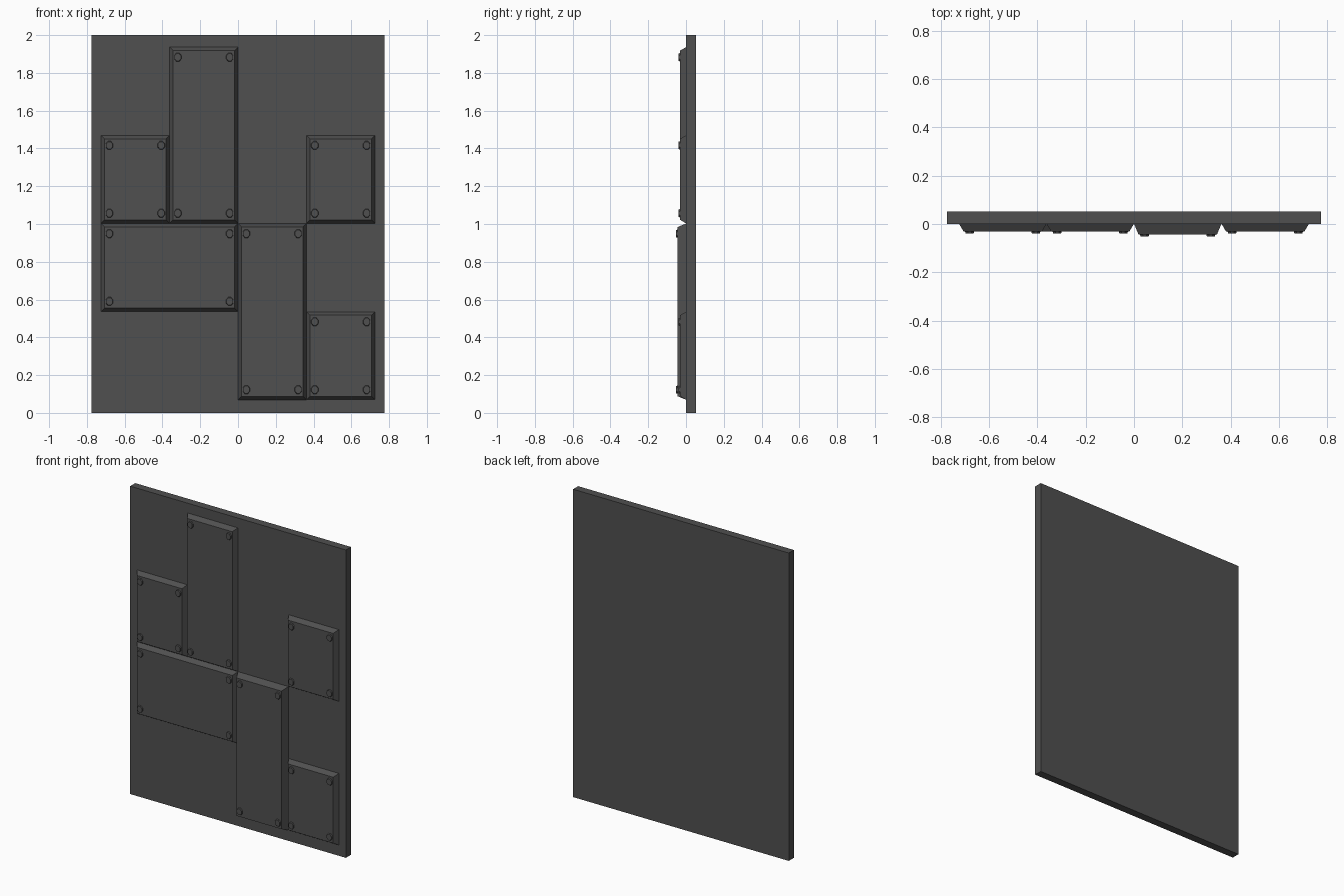
import bpy, bmesh, math

if "Cube" in bpy.data.objects:
    bpy.data.objects.remove(bpy.data.objects["Cube"])

grey = bpy.data.materials.new("dark_grey")
grey.diffuse_color = (0.08, 0.08, 0.08, 1)
grey.use_nodes = True
grey.node_tree.nodes["Principled BSDF"].inputs["Base Color"].default_value = grey.diffuse_color


def prism(name, back, front, y_back, y_front):
    """Solid between two matching (x, z) outlines at two depths."""
    bm = bmesh.new()
    a = [bm.verts.new((x, y_back, z)) for x, z in back]
    b = [bm.verts.new((x, y_front, z)) for x, z in front]
    n = len(a)
    bm.faces.new(a)
    bm.faces.new(b[::-1])
    for i in range(n):
        j = (i + 1) % n
        bm.faces.new((a[i], b[i], b[j], a[j]))
    bmesh.ops.recalc_face_normals(bm, faces=bm.faces[:])
    me = bpy.data.meshes.new(name)
    bm.to_mesh(me)
    bm.free()
    me.materials.append(grey)
    ob = bpy.data.objects.new(name, me)
    bpy.context.collection.objects.link(ob)
    return ob


def rect(x0, x1, z0, z1, inset=0.0):
    return [(x0 + inset, z0 + inset), (x1 - inset, z0 + inset),
            (x1 - inset, z1 - inset), (x0 + inset, z1 - inset)]


def oval(cx, cz, rx, rz, sides=8):
    return [(cx + rx * math.cos(math.tau * (i + .5) / sides),
             cz + rz * math.sin(math.tau * (i + .5) / sides)) for i in range(sides)]


# Backing slab
slab = rect(-0.775, 0.775, 0, 2)
prism("wall_slab", slab, slab, 0.052, 0.0)

# Chamfered plates on a 4 x 4 cell grid: column, row, width, height, depth
W, H, X0, Z0 = 0.3625, 0.467, -0.725, 0.069
plates = [
    ("left_square_plate", 0, 2, 1, 1, 0.031),
    ("tall_upper_plate", 1, 2, 1, 2, 0.031),
    ("right_upper_plate", 3, 2, 1, 1, 0.031),
    ("wide_plate", 0, 1, 2, 1, 0.031),
    ("tall_lower_plate", 2, 0, 1, 2, 0.044),
    ("right_lower_plate", 3, 0, 1, 1, 0.031),
]
for name, c, r, w, h, depth in plates:
    x0, x1 = X0 + c * W, X0 + (c + w) * W
    z0, z1 = Z0 + r * H, Z0 + (r + h) * H
    prism(name, rect(x0, x1, z0, z1), rect(x0, x1, z0, z1, 0.019), 0.001, -depth)
    # Bolt heads in the four corners
    for bx in (x0 + 0.044, x1 - 0.044):
        for bz in (z0 + 0.054, z1 - 0.054):
            prism(name + "_bolt", oval(bx, bz, 0.021, 0.025),
                  oval(bx, bz, 0.018, 0.021), -depth + 0.002, -depth - 0.008)
